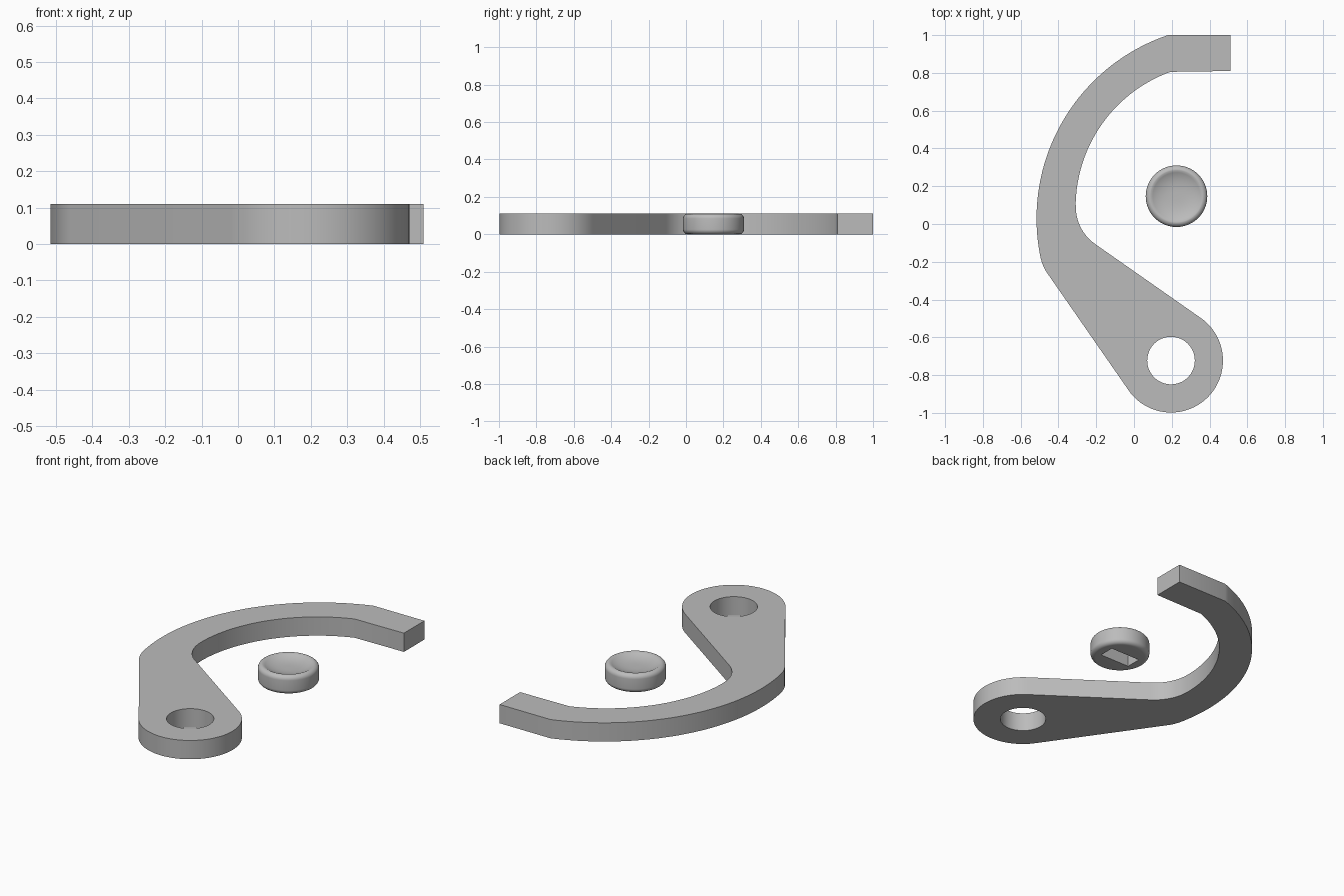
import bpy, bmesh
from math import sin, cos, radians, pi

cube = bpy.data.objects.get("Cube")
if cube:
    bpy.data.objects.remove(cube, do_unlink=True)

grey = bpy.data.materials.new("plain_grey")
grey.use_nodes = True
grey.diffuse_color = (0.5, 0.5, 0.5, 1)
grey.node_tree.nodes["Principled BSDF"].inputs["Base Color"].default_value = (0.5, 0.5, 0.5, 1)

HEIGHT = 0.11


def arc(cx, cy, r, start, end, n):
    angles = [radians(start + (end - start) * i / n) for i in range(n + 1)]
    return [(cx + r * cos(a), cy + r * sin(a)) for a in angles]


def bend(a, b, c, n):
    """Quadratic curve from a to c, pulled toward b (end points left out)."""
    pts = []
    for i in range(1, n):
        t = i / n
        pts.append(tuple((1 - t) ** 2 * p + 2 * t * (1 - t) * q + t * t * r
                         for p, q, r in zip(a, b, c)))
    return pts


def activate(obj):
    bpy.ops.object.select_all(action='DESELECT')
    obj.select_set(True)
    bpy.context.view_layer.objects.active = obj


def finish(obj, angle):
    """Weld, orient the faces, colour and shade."""
    bm = bmesh.new()
    bm.from_mesh(obj.data)
    bmesh.ops.remove_doubles(bm, verts=bm.verts, dist=0.0002)
    bmesh.ops.recalc_face_normals(bm, faces=bm.faces)
    bm.to_mesh(obj.data)
    bm.free()
    obj.data.materials.clear()
    obj.data.materials.append(grey)
    activate(obj)
    bpy.ops.object.shade_smooth_by_angle(angle=radians(angle))


# Hooked lever: closed outline with a round pivot hole, extruded
eye = (0.196, -0.723)
outer = arc(0.508, 0.03, 1.024, 108.7, 191.3, 48)
flank = (-0.458, -0.262)
outline = [(0.51, 1.0)] + outer
outline += bend(outer[-1], (-0.485, -0.225), flank, 8) + [flank]
outline += arc(*eye, 0.275, 219, 415, 56)
outline += arc(-0.069, 0.09, 0.239, 235.2, 180, 16)
outline += arc(0.452, 0.09, 0.761, 178.5, 109.9, 40)
outline += [(0.51, 0.81)]
hole = arc(*eye, 0.126, 0, 360, 48)[:-1]

curve = bpy.data.curves.new("hook_lever", 'CURVE')
curve.dimensions = '2D'
curve.fill_mode = 'BOTH'
curve.extrude = HEIGHT / 2
for loop in (outline, hole):
    spline = curve.splines.new('POLY')
    spline.points.add(len(loop) - 1)
    for point, (x, y) in zip(spline.points, loop):
        point.co = (x, y, 0, 1)
    spline.use_cyclic_u = True
lever = bpy.data.objects.new("hook_lever", curve)
lever.location.z = HEIGHT / 2
bpy.context.collection.objects.link(lever)
activate(lever)
bpy.ops.object.convert(target='MESH')
finish(bpy.context.object, 20)

# Dished button: lathed profile with rounded rims
R, ROUND, CREST = 0.163, 0.026, 0.137
profile = [(0, 0)]
profile += arc(R - ROUND, ROUND, ROUND, -90, 0, 8)
profile += arc(R - ROUND, HEIGHT - ROUND, ROUND, 0, 90, 8)
for i in range(11, -1, -1):
    t = i / 12
    profile.append((CREST * t, HEIGHT - 0.026 * (1 - t ** 3)))

bm = bmesh.new()
verts = [bm.verts.new((r, 0, z)) for r, z in profile]
edges = [bm.edges.new(pair) for pair in zip(verts, verts[1:])]
bmesh.ops.spin(bm, geom=verts + edges, cent=(0, 0, 0), axis=(0, 0, 1),
               angle=2 * pi, steps=64, use_merge=True)
bmesh.ops.remove_doubles(bm, verts=bm.verts, dist=0.0002)
bmesh.ops.recalc_face_normals(bm, faces=bm.faces)
mesh = bpy.data.meshes.new("dished_button")
bm.to_mesh(mesh)
bm.free()
button = bpy.data.objects.new("dished_button", mesh)
button.location = (0.225, 0.147, 0)
bpy.context.collection.objects.link(button)

# Rectangular slot in the underside of the button
bpy.ops.mesh.primitive_cube_add(size=1, location=(0.225, 0.147, 0.01))
cutter = bpy.context.object
cutter.name = "slot_cutter"
cutter.hide_render = True
cutter.scale = (0.195, 0.092, 0.12)
cut = button.modifiers.new("slot", 'BOOLEAN')
cut.operation = 'DIFFERENCE'
cut.solver = 'EXACT'
cut.object = cutter
activate(button)
bpy.ops.object.modifier_apply(modifier="slot")
bpy.data.objects.remove(cutter, do_unlink=True)
finish(button, 35)
